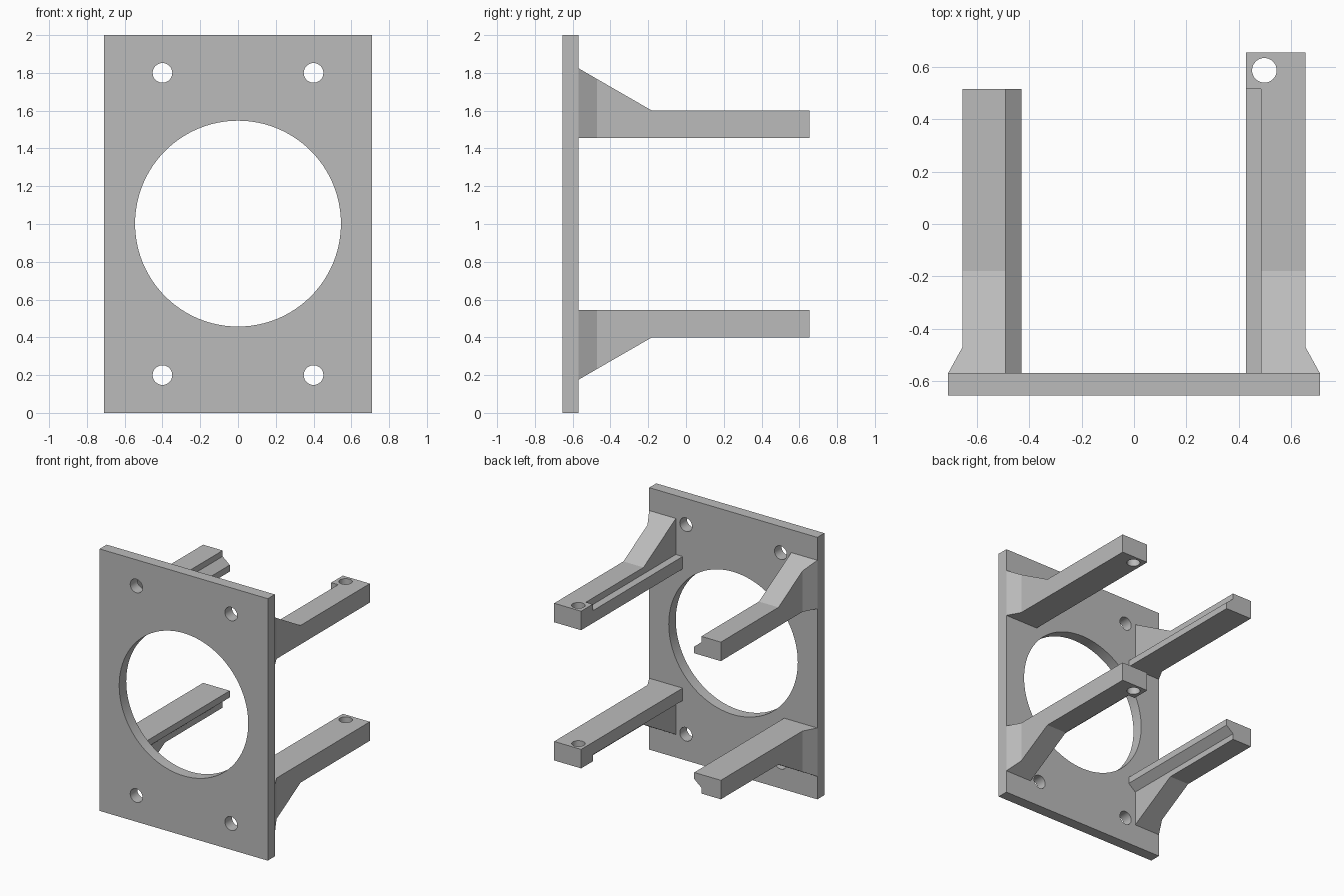
import bpy, bmesh
from mathutils import Matrix

cube = bpy.data.objects.get("Cube")
if cube:
    bpy.data.objects.remove(cube, do_unlink=True)

grey = bpy.data.materials.new("plain grey")
grey.use_nodes = True
grey.diffuse_color = (0.5, 0.5, 0.5, 1)
grey.node_tree.nodes["Principled BSDF"].inputs["Base Color"].default_value = (0.5, 0.5, 0.5, 1)

FRONT, BACK = -0.655, -0.57      # plate faces
STOP, TIP = 0.515, 0.655         # end of the rail, end of the screw block
BOTTOM, TOP = 1.455, 1.6         # upper arm heights


def finish(name, bm):
    bmesh.ops.recalc_face_normals(bm, faces=bm.faces)
    mesh = bpy.data.meshes.new(name)
    bm.to_mesh(mesh)
    bm.free()
    mesh.materials.append(grey)
    ob = bpy.data.objects.new(name, mesh)
    bpy.context.collection.objects.link(ob)
    return ob


def box(name, lo, hi):
    bm = bmesh.new()
    size = [b - a for a, b in zip(lo, hi)]
    mid = [(a + b) / 2 for a, b in zip(lo, hi)]
    bmesh.ops.create_cube(bm, size=1, matrix=Matrix.Translation(mid) @ Matrix.Diagonal((*size, 1)))
    return finish(name, bm)


def cylinder(name, radius, centre, axis, segments):
    bm = bmesh.new()
    turn = Matrix.Rotation(1.5707963, 4, 'X') if axis == 'Y' else Matrix()
    bmesh.ops.create_cone(bm, cap_ends=True, segments=segments, radius1=radius, radius2=radius,
                          depth=0.5, matrix=Matrix.Translation(centre) @ turn)
    return finish(name, bm)


def combine(ob, tool, operation):
    tool.hide_render = True
    mod = ob.modifiers.new("combine", 'BOOLEAN')
    mod.operation, mod.solver, mod.object = operation, 'EXACT', tool
    bpy.context.view_layer.objects.active = ob
    bpy.ops.object.modifier_apply(modifier=mod.name)
    bpy.data.objects.remove(tool, do_unlink=True)


def arm(name, side, upper, lip):
    """Loft the arm section along y; lip is the inner ledge outline."""
    # each station: y, outer x, top z (gusset and flare near the plate)
    stations = [(BACK, 0.71, 1.825), (-0.47, 0.655, 1.767), (-0.18, 0.655, TOP), (STOP, 0.655, TOP)]
    bm = bmesh.new()
    rings = []
    for y, outer, top in stations:
        section = lip + [(lip[-1][0], top), (outer, top), (outer, BOTTOM)]
        rings.append([bm.verts.new((side * x, y, z if upper else 2 - z)) for x, z in section])
    for a, b in zip(rings, rings[1:]):
        for i in range(len(a)):
            j = (i + 1) % len(a)
            bm.faces.new((a[i], a[j], b[j], b[i]))
    bm.faces.new(rings[0])
    bm.faces.new(rings[-1])
    bmesh.ops.dissolve_limit(bm, angle_limit=0.005, verts=bm.verts, edges=bm.edges)
    return finish(name, bm)


# Mounting plate with the large opening and four screw holes
plate = box("mounting_plate", (-0.71, FRONT, 0), (0.71, BACK, 2))
mid_y = (FRONT + BACK) / 2
combine(plate, cylinder("opening_cutter", 0.545, (0, mid_y, 1.002), 'Y', 96), 'DIFFERENCE')
for x in (-0.4, 0.4):
    for z in (0.2, 1.8):
        combine(plate, cylinder("screw_cutter", 0.052, (x, mid_y, z), 'Y', 32), 'DIFFERENCE')

# Arms, the lower pair mirroring the upper pair
square_lip = [(0.427, BOTTOM), (0.427, BOTTOM + 0.095), (0.485, BOTTOM + 0.095)]
sloped_lip = [(0.43, BOTTOM), (0.43, BOTTOM + 0.05), (0.49, BOTTOM + 0.1)]
parts = [plate]
for level, upper in (("upper", True), ("lower", False)):
    parts.append(arm(level + "_right_arm", -1, upper, sloped_lip))

    # Left arms carry a drilled screw block at the tip
    left = arm(level + "_left_arm", 1, upper, square_lip)
    z0, z1 = (BOTTOM, TOP) if upper else (2 - TOP, 2 - BOTTOM)
    block = box("tip_block", (0.427, STOP, z0), (0.655, TIP, z1))
    combine(left, block, 'UNION')
    combine(left, cylinder("tip_cutter", 0.047, (0.498, 0.587, (z0 + z1) / 2), 'Z', 32), 'DIFFERENCE')
    parts.append(left)

# Smooth hole walls, crisp edges
bpy.ops.object.select_all(action='DESELECT')
for ob in parts:
    ob.select_set(True)
bpy.context.view_layer.objects.active = plate
bpy.ops.object.shade_smooth_by_angle(angle=0.4)
